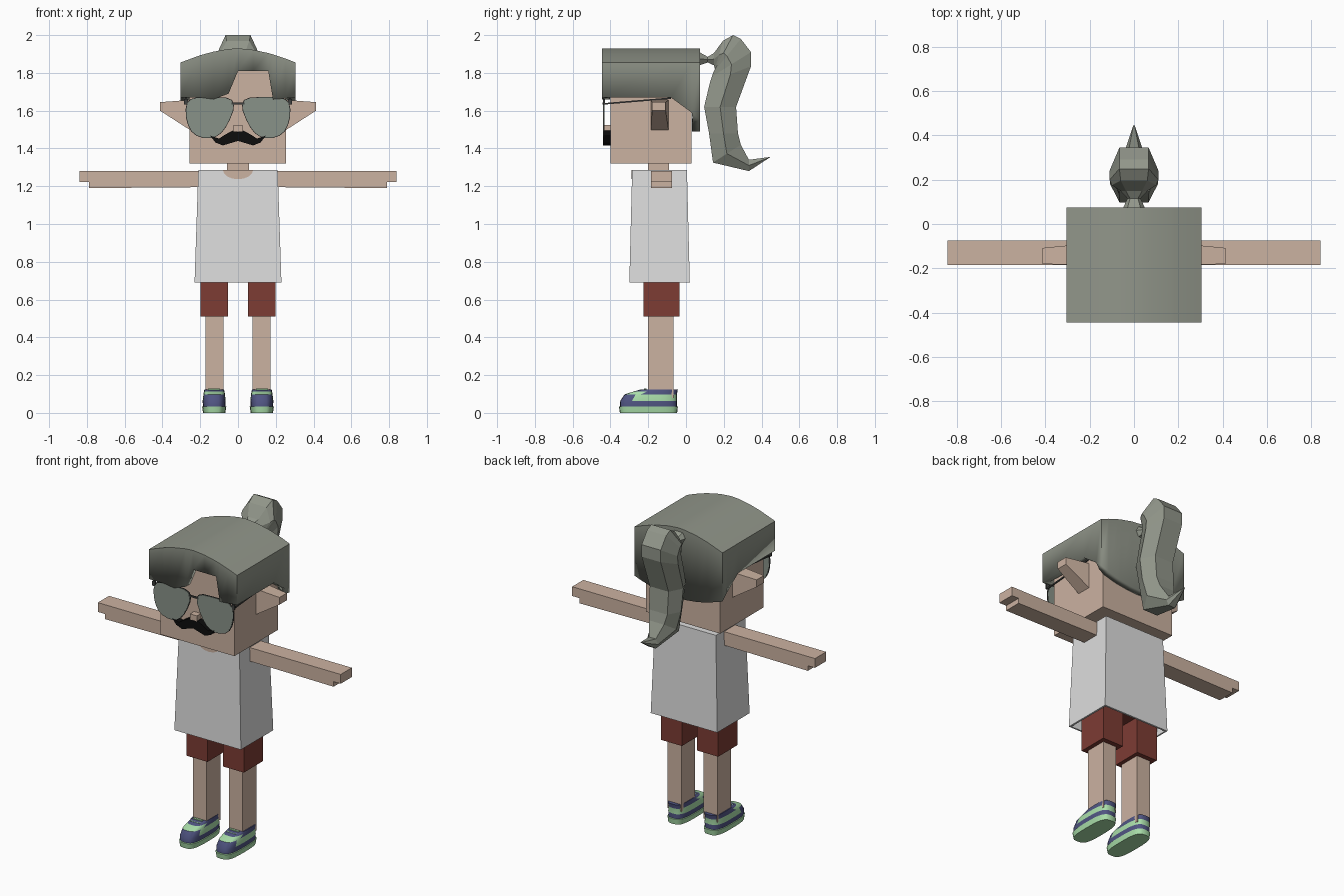
import bpy, bmesh, math

cube = bpy.data.objects.get("Cube")
if cube:
    bpy.data.objects.remove(cube, do_unlink=True)


def material(name, rgb):
    m = bpy.data.materials.new(name)
    m.use_nodes = True
    m.diffuse_color = (*rgb, 1)
    m.node_tree.nodes["Principled BSDF"].inputs["Base Color"].default_value = (*rgb, 1)
    return m


SKIN = material("skin", (0.60, 0.445, 0.355))
HAIR = material("grey hair", (0.285, 0.305, 0.255))
LENS = material("grey lens", (0.25, 0.29, 0.25))
FRAME = material("dark frame", (0.05, 0.052, 0.05))
BLACK = material("black", (0.004, 0.004, 0.004))
WHITE = material("white cloth", (0.73, 0.73, 0.73))
RED = material("dark red cloth", (0.205, 0.045, 0.034))
GREEN = material("pale green", (0.40, 0.73, 0.40))
NAVY = material("navy", (0.08, 0.089, 0.223))


def finish(name, bm, *mats):
    bmesh.ops.recalc_face_normals(bm, faces=bm.faces)
    mesh = bpy.data.meshes.new(name)
    bm.to_mesh(mesh)
    bm.free()
    ob = bpy.data.objects.new(name, mesh)
    bpy.context.scene.collection.objects.link(ob)
    for m in mats:
        mesh.materials.append(m)
    return ob


def smooth(ob, angle):
    bpy.ops.object.select_all(action='DESELECT')
    ob.select_set(True)
    bpy.context.view_layer.objects.active = ob
    bpy.ops.object.shade_smooth_by_angle(angle=math.radians(angle))


def loft(name, rings, *mats, caps=(True, True), rule=None):
    """Skin a row of equal-length point rings."""
    bm = bmesh.new()
    vs = [[bm.verts.new(p) for p in r] for r in rings]
    n = len(vs[0])
    for a, b in zip(vs, vs[1:]):
        for i in range(n):
            bm.faces.new((a[i], a[(i + 1) % n], b[(i + 1) % n], b[i]))
    if caps[0]:
        bm.faces.new(vs[0])
    if caps[1]:
        bm.faces.new(vs[-1])
    if rule:
        for f in bm.faces:
            f.material_index = rule(f.calc_center_median())
    return finish(name, bm, *mats)


def rect(x0, x1, y0, y1, z):
    return [(x0, y0, z), (x1, y0, z), (x1, y1, z), (x0, y1, z)]


def box(name, x, y, z, mat):
    return loft(name, [rect(*x, *y, z[0]), rect(*x, *y, z[1])], mat)


def prism(name, pts, y0, y1, mat):
    return loft(name, [[(x, y, z) for x, z in pts] for y in (y0, y1)], mat)


def chaikin(pts):
    out = []
    for (ax, az), (bx, bz) in zip(pts, pts[1:] + pts[:1]):
        out += [(ax * .75 + bx * .25, az * .75 + bz * .25),
                (ax * .25 + bx * .75, az * .25 + bz * .75)]
    return out


def span(s, a, b):
    return (s * a, s * b)


# Head, neck and nose
box("head", (-.257, .255), (-.40, .03), (1.32, 1.815), SKIN)
box("neck", (-.057, .057), (-.20, -.09), (1.24, 1.34), SKIN)
box("nose", (-.024, .024), (-.44, -.39), (1.49, 1.525), SKIN)

# Hair cap: walls follow a rim whose lower edge varies, with an arched top
def arch(x):
    return 1.93 - .075 * (abs(x) / .305) ** 1.7

XS = [-.305, -.2, -.13, -.05, 0, .08, .16, .185, .25, .305]
FRINGE = [1.67, 1.67, 1.66, 1.69, 1.81, 1.81, 1.81, 1.66, 1.665, 1.67]
bm = bmesh.new()
rim = [(x, -.445, z) for x, z in zip(XS, FRINGE)]
rim += [(.305, -.08, 1.67), (.305, .03, 1.59)]
rim += [(x, .075, 1.49 + .06 * (abs(x) / .305) ** 2) for x in reversed(XS)]
rim += [(-.305, .03, 1.59), (-.305, -.08, 1.67)]
low = [bm.verts.new(p) for p in rim]
top = [bm.verts.new((x, y, arch(x))) for x, y, _ in rim]
n = len(XS)
for i in range(len(rim)):
    j = (i + 1) % len(rim)
    bm.faces.new((low[i], low[j], top[j], top[i]))
back = top[n + 2:2 * n + 2][::-1]
for i in range(n - 1):
    strip = [top[i], top[i + 1]]
    if i == n - 2:
        strip += top[n:n + 2]
    strip += [back[i + 1], back[i]]
    if i == 0:
        strip += top[2 * n + 2:]
    bm.faces.new(strip)
hair = finish("hair_cap", bm, HAIR)
smooth(hair, 25)
shell = hair.modifiers.new("thickness", 'SOLIDIFY')
shell.thickness = .043
shell.offset = -1

# Ponytail: hexagonal sections given as front and back points (y, z) and half width
TAIL = [(.07, 1.84, .07, 1.91, .05), (.115, 1.855, .115, 1.885, .03),
        (.148, 1.84, .148, 1.905, .06), (.153, 1.82, .196, 1.97, .1),
        (.148, 1.81, .249, 2.0, .11), (.143, 1.80, .29, 1.98, .11),
        (.137, 1.78, .344, 1.91, .11), (.127, 1.75, .344, 1.835, .11),
        (.096, 1.62, .265, 1.62, .108), (.122, 1.48, .275, 1.48, .105),
        (.143, 1.325, .29, 1.42, .085), (.333, 1.28, .333, 1.34, .04),
        (.44, 1.35, .445, 1.355, .004)]
rings = []
for ya, za, yb, zb, w in TAIL:
    hexagon = [(0, -.6), (0, .6), (.5, 1), (1, .6), (1, -.6), (.5, -1)]
    rings.append([(k * w, ya + (yb - ya) * t, za + (zb - za) * t) for t, k in hexagon])
loft("ponytail", rings, HAIR)

# Moustache
half = [(.03, 1.494), (.07, 1.472), (.10, 1.452), (.148, 1.468), (.12, 1.432),
        (.08, 1.416), (.04, 1.428)]
outline = [(0, 1.487)] + half + [(0, 1.44)] + [(-x, z) for x, z in reversed(half)]
prism("moustache", outline, -.44, -.395, BLACK)

# Shirt, open below, with a scooped neckline
shirt = loft("shirt", [rect(-.23, .23, -.30, .02, .69), rect(-.21, .21, -.285, .005, 1.287)],
             WHITE, caps=(False, True))
shirt.modifiers.new("thickness", 'SOLIDIFY').thickness = .015
scoop = [(.08 * math.cos(a), 1.287 + .05 * math.sin(a))
         for a in (-math.pi * i / 8 for i in range(9))]
prism("neckline", scoop, -.2895, -.284, SKIN)
box("hips", (-.197, .197), (-.225, -.035), (.74, .85), RED)

# Aviator lens outline
LENS_PTS = chaikin([(.04, 1.665), (.14, 1.67), (.24, 1.667), (.275, 1.63), (.27, 1.54),
                    (.235, 1.475), (.165, 1.453), (.10, 1.47), (.055, 1.53), (.02, 1.62)])
box("glasses_bridge", (-.035, .035), (-.441, -.433), (1.632, 1.642), FRAME)


def shoe_ring(cx, z, toe, heel, w):
    ring = []
    for i in range(28):
        a = 2 * math.pi * i / 28
        c, s = math.cos(a), math.sin(a)
        px = math.copysign(abs(c) ** .6, c) * w
        py = math.copysign(abs(s) ** .65, s) * (heel - toe) / 2
        ring.append((cx + px, (toe + heel) / 2 + py, z))
    return ring


def shoe_colour(c):
    if c.z < .036:
        return 0
    if c.z < .066:
        return 1
    if c.z < .1:
        return 0 if c.y > -.27 else 1
    return 0 if c.z < .116 and c.y < -.21 else 1


SHOE = [(0, -.35, -.047, .059), (.033, -.355, -.043, .064), (.035, -.349, -.048, .06),
        (.064, -.348, -.048, .061), (.098, -.325, -.048, .057),
        (.114, -.275, -.045, .054), (.125, -.235, -.043, .052)]

# Paired parts
for side, s in (("left", 1), ("right", -1)):
    loft(side + "_ear",
         [[(s * x, y0, z0), (s * x, y1, z0), (s * x, y1, z1), (s * x, y0, z1)]
          for x, y0, y1, z0, z1 in ((.25, -.185, -.092, 1.495, 1.657),
                                    (.413, -.18, -.108, 1.60, 1.645))], SKIN)
    # Arm with a shorter lower edge at the fingertips
    prism(side + "_arm", [(s * x, z) for x, z in
                          ((.20, 1.28), (.84, 1.28), (.84, 1.222), (.79, 1.222),
                           (.79, 1.19), (.20, 1.195))], -.185, -.075, SKIN)
    box(side + "_shorts_leg", span(s, .053, .198), (-.225, -.035), (.51, .78), RED)
    box(side + "_leg", span(s, .077, .172), (-.20, -.065), (.08, .53), SKIN)
    # Glasses
    pts = [(s * x, z) for x, z in LENS_PTS]
    wide = [(s * (.15 + (x - .15) * 1.03), 1.565 + (z - 1.565) * 1.03) for x, z in LENS_PTS]
    prism(side + "_lens", pts, -.44, -.431, LENS)
    prism(side + "_lens_rim", wide, -.438, -.433, FRAME)
    box(side + "_hinge", span(s, .265, .285), (-.44, -.43), (1.632, 1.662), FRAME)
    loft(side + "_temple",
         [[(s * .272, y, z), (s * .278, y, z), (s * .278, y, z + .008), (s * .272, y, z + .008)]
          for y, z in ((-.437, 1.632), (-.08, 1.662))], FRAME)
    # Shoe and laces
    cx = s * .126
    shoe = loft(side + "_shoe", [shoe_ring(cx, *r) for r in SHOE], GREEN, NAVY,
                rule=shoe_colour)
    smooth(shoe, 35)
    for i in range(2):
        y = -.215 - .025 * i
        z = .126 - .007 * i
        box(f"{side}_lace_{i + 1}", (cx - .032, cx + .032), (y - .007, y + .007),
            (z - .004, z + .004), GREEN)
